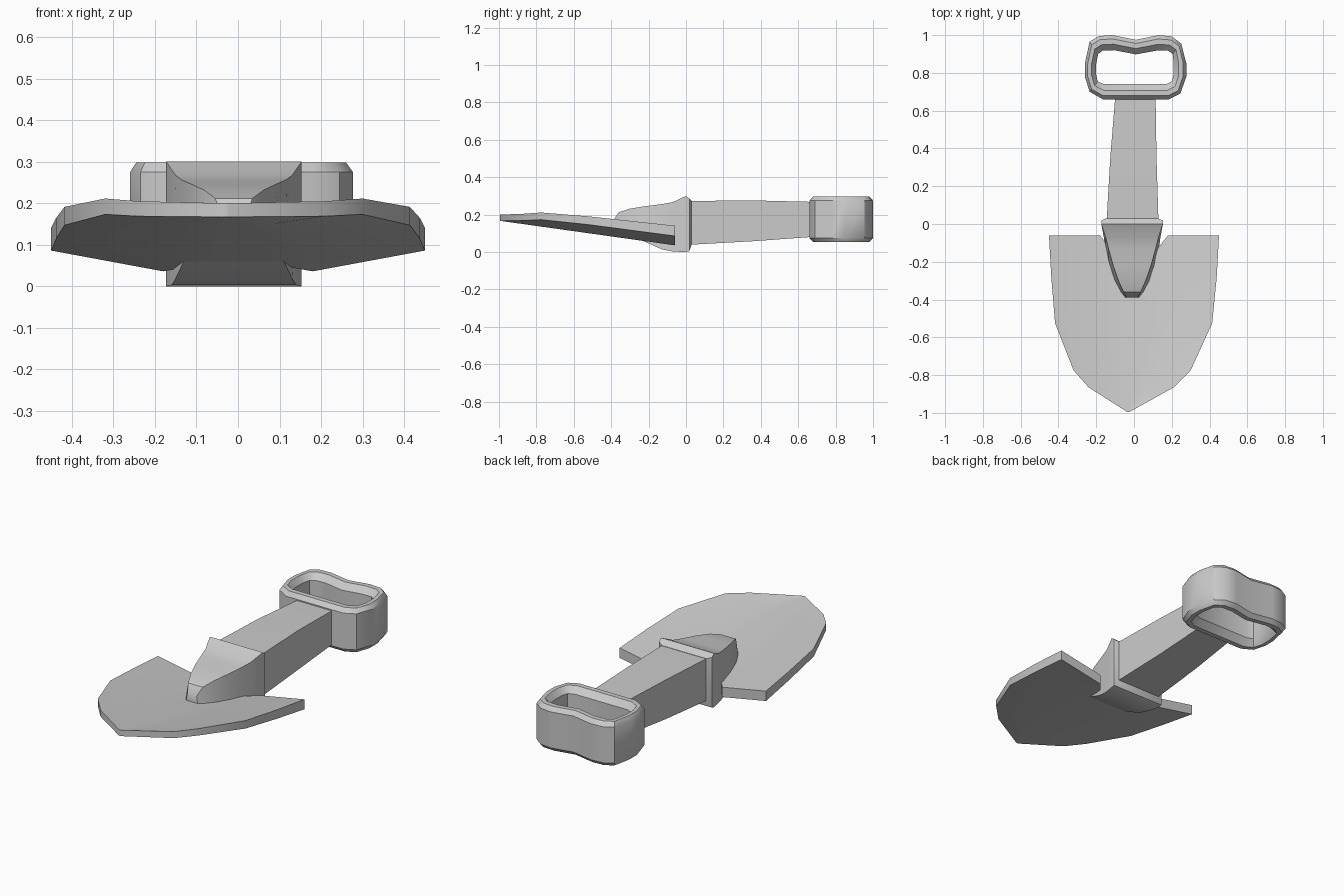
import bpy, bmesh, math


def loft(name, rings, closed=False):
    """Skin a list of equal-length rings; open lofts get quad end caps."""
    bm = bmesh.new()
    rows = [[bm.verts.new(p) for p in r] for r in rings]
    n = len(rows[0])
    count = len(rows) if closed else len(rows) - 1
    for k in range(count):
        a, b = rows[k], rows[(k + 1) % len(rows)]
        for i in range(n):
            j = (i + 1) % n
            bm.faces.new((a[i], a[j], b[j], b[i]))
    if not closed:
        for r in (rows[0], rows[-1]):
            for i in range(n // 2 - 1):
                bm.faces.new((r[i], r[i + 1], r[n - 2 - i], r[n - 1 - i]))
    bmesh.ops.recalc_face_normals(bm, faces=bm.faces)
    me = bpy.data.meshes.new(name)
    bm.to_mesh(me)
    bm.free()
    ob = bpy.data.objects.new(name, me)
    bpy.context.collection.objects.link(ob)
    bpy.ops.object.select_all(action='DESELECT')
    ob.select_set(True)
    bpy.context.view_layer.objects.active = ob
    bpy.ops.object.shade_smooth_by_angle(angle=math.radians(35))
    return ob


def box_ring(cx, y, wb, wt, z0, z1):
    return [(cx - wb, y, z0), (cx + wb, y, z0), (cx + wt, y, z1), (cx - wt, y, z1)]


# Blade: pointed plate, dished and tilted, with a notch under the socket
# rows: y, centre x, half width, edge lift, y of the middle columns
rows = [(-0.995, -0.03, 0.006, 0.0, -0.995), (-0.865, -0.015, 0.225, 0.02, -0.865),
        (-0.775, -0.01, 0.31, 0.037, -0.775), (-0.525, -0.002, 0.416, 0.046, -0.525),
        (-0.28, 0, 0.438, 0.048, -0.32), (-0.06, 0, 0.45, 0.05, -0.22)]
cols = [-1, -0.4, -0.12, 0.12, 0.4, 1]
rings = []
for y, cx, hw, lift, ymid in rows:
    low, high = [], []
    for f in cols:
        yy = ymid if abs(f) < 0.3 else y
        t = (-0.06 - yy) / 0.935
        z = 0.036 + 0.131 * t + (lift if abs(f) == 1 else 0)
        low.append((cx + f * hw, yy, z))
        high.append((cx + f * hw, yy, z + 0.055 - 0.022 * t))
    rings.append(low + high[::-1])
loft("blade", rings)

# Socket: flared collar tapering to a rounded nose on the blade
sections = [(0.03, 0.138, 0.138, 0.04, 0.275), (0.018, 0.163, 0.163, 0.005, 0.285),
            (0.0, 0.163, 0.163, 0.0, 0.30), (-0.07, 0.15, 0.14, 0.003, 0.267),
            (-0.13, 0.142, 0.125, 0.015, 0.256), (-0.22, 0.123, 0.10, 0.055, 0.245),
            (-0.30, 0.095, 0.072, 0.09, 0.232), (-0.36, 0.06, 0.045, 0.115, 0.212),
            (-0.39, 0.035, 0.028, 0.13, 0.168)]
loft("socket", [box_ring(-0.01, *s) for s in sections])

# Shaft: tapering square bar
loft("shaft", [box_ring(-0.008, 0.0, 0.138, 0.138, 0.038, 0.273),
               box_ring(-0.003, 0.36, 0.122, 0.122, 0.058, 0.276),
               box_ring(0.008, 0.69, 0.106, 0.106, 0.082, 0.268)])

# Grip: rounded D-loop with a dip at the end
outer = [(-0.26, 0.85), (-0.26, 0.78), (-0.235, 0.70), (-0.165, 0.66), (0.008, 0.66),
         (0.185, 0.66), (0.245, 0.69), (0.277, 0.78), (0.277, 0.85), (0.25, 0.955),
         (0.20, 0.993), (0.13, 1.0), (0.01, 0.975), (-0.115, 1.0), (-0.185, 0.995), (-0.235, 0.965)]
inner = [(-0.20, 0.85), (-0.20, 0.79), (-0.192, 0.755), (-0.16, 0.74), (0.008, 0.74),
         (0.17, 0.74), (0.20, 0.755), (0.21, 0.79), (0.21, 0.85), (0.205, 0.90),
         (0.18, 0.918), (0.12, 0.918), (0.01, 0.898), (-0.105, 0.92), (-0.165, 0.918), (-0.19, 0.90)]
profile = [(0, 0.075), (0, 0.275), (0.25, 0.298), (0.6, 0.298),
           (1, 0.265), (1, 0.09), (0.6, 0.053), (0.25, 0.053)]
loft("grip", [[(a + (c - a) * t, b + (d - b) * t, z) for t, z in profile]
              for (a, b), (c, d) in zip(outer, inner)], closed=True)
bpy.ops.object.shade_smooth_by_angle(angle=math.radians(65))
